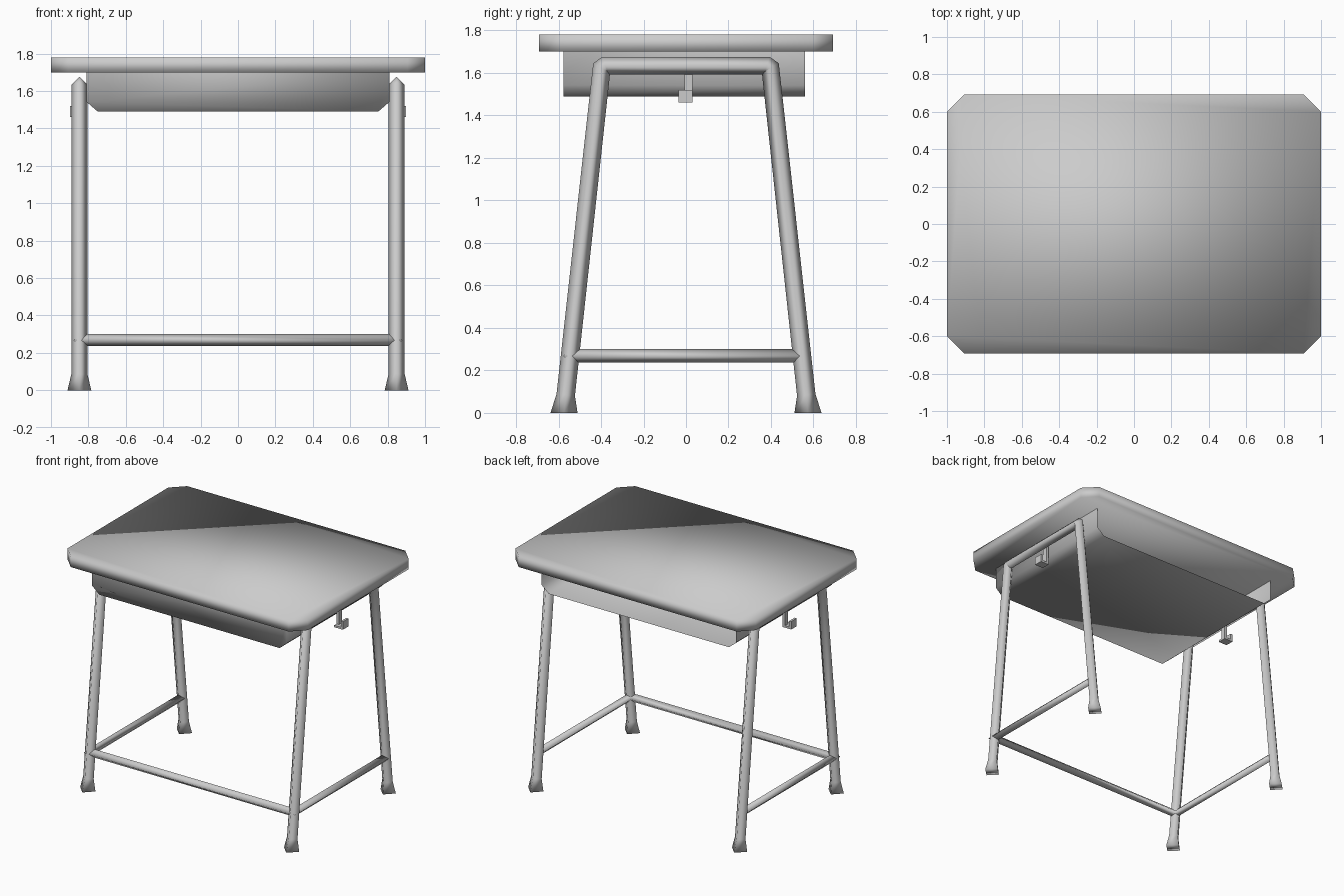
import bpy, bmesh
from mathutils import Vector

if "Cube" in bpy.data.objects:
    bpy.data.objects.remove(bpy.data.objects["Cube"])


def finish(name, bm, smooth=True):
    bmesh.ops.recalc_face_normals(bm, faces=bm.faces)
    for f in bm.faces:
        f.smooth = smooth
    me = bpy.data.meshes.new(name)
    bm.to_mesh(me)
    bm.free()
    ob = bpy.data.objects.new(name, me)
    bpy.context.collection.objects.link(ob)
    return ob


def tube(name, path, radii, axis, ends=None):
    """Mitred four-sided tube along a planar path; axis is the plane normal."""
    pts = [Vector(p) for p in path]
    axis = Vector(axis)
    bm = bmesh.new()
    rings = []
    last = len(pts) - 1
    for i, (p, r) in enumerate(zip(pts, radii)):
        before = (p - pts[max(i - 1, 0)]).normalized()
        after = (pts[min(i + 1, last)] - p).normalized()
        tangent = (before + after).normalized()
        if ends and i in (0, last):
            tangent = Vector(ends[0 if i == 0 else 1])
        side = axis.cross(tangent).normalized()
        k = r
        if 0 < i < last:
            k = r / max(tangent.dot(after), 0.5)
        rings.append([bm.verts.new(p + o) for o in
                      (side * k, axis * r, -side * k, -axis * r)])
    for a, b in zip(rings, rings[1:]):
        for j in range(4):
            n = (j + 1) % 4
            bm.faces.new((a[j], a[n], b[n], b[j]))
    bm.faces.new(rings[0])
    bm.faces.new(rings[-1])
    return finish(name, bm)


def add_box(bm, x, y, z):
    geo = bmesh.ops.create_cube(bm, size=1)
    for v in geo["verts"]:
        v.co = Vector([(a + b) / 2 + c * (b - a)
                       for c, (a, b) in zip(v.co, (x, y, z))])


# Tabletop: slab with clipped corners
W, D, C = 1.0, 0.692, 0.093
bm = bmesh.new()
outline = [(W, -D + C), (W, D - C), (W - C, D), (-W + C, D),
           (-W, D - C), (-W, -D + C), (-W + C, -D), (W - C, -D)]
base = bm.faces.new([bm.verts.new((x, y, 1.70)) for x, y in outline])
up = bmesh.ops.extrude_face_region(bm, geom=[base], use_keep_orig=True)
for v in [g for g in up["geom"] if isinstance(g, bmesh.types.BMVert)]:
    v.co.z = 1.78
finish("tabletop", bm)

# Tray: bent sheet with a closed front, open at the back
bm = bmesh.new()
profile = [(-0.81, 1.70), (-0.81, 1.542), (-0.75, 1.49),
           (0.75, 1.49), (0.81, 1.542), (0.81, 1.70)]
front = [bm.verts.new((x, -0.577, z)) for x, z in profile]
back = [bm.verts.new((x, 0.56, z)) for x, z in profile]
for i in range(len(profile) - 1):
    bm.faces.new((front[i], front[i + 1], back[i + 1], back[i]))
bm.faces.new(front)
finish("tray", bm)

# Leg frames with flared feet, and a hook under each top bar
half = [(0.574, 0.0, 0.0635), (0.566, 0.085, 0.0435),
        (0.397, 1.622, 0.042), (0.380, 1.634, 0.042)]
full = [(-y, z, r) for y, z, r in half] + half[::-1]
for side, s in (("left", -1), ("right", 1)):
    tube(side + "_leg_frame", [(s * 0.848, y, z) for y, z, r in full],
         [r for y, z, r in full], (1, 0, 0), ((0, 0, 1), (0, 0, -1)))

    bm = bmesh.new()
    for x0, x1, y0, y1, z0, z1 in (
            (0.825, 0.845, -0.007, 0.03, 1.475, 1.615),   # stem
            (0.825, 0.897, -0.035, 0.03, 1.46, 1.475),    # base
            (0.880, 0.897, -0.035, 0.03, 1.475, 1.52)):   # lip
        add_box(bm, sorted((s * x0, s * x1)), (y0, y1), (z0, z1))
    finish(side + "_hook", bm, False)

# Lower U-shaped stretcher: front and both sides
tube("stretcher", [(-0.848, 0.546, 0.268), (-0.848, -0.546, 0.268),
                   (0.848, -0.546, 0.268), (0.848, 0.546, 0.268)],
     [0.032] * 4, (0, 0, 1))
